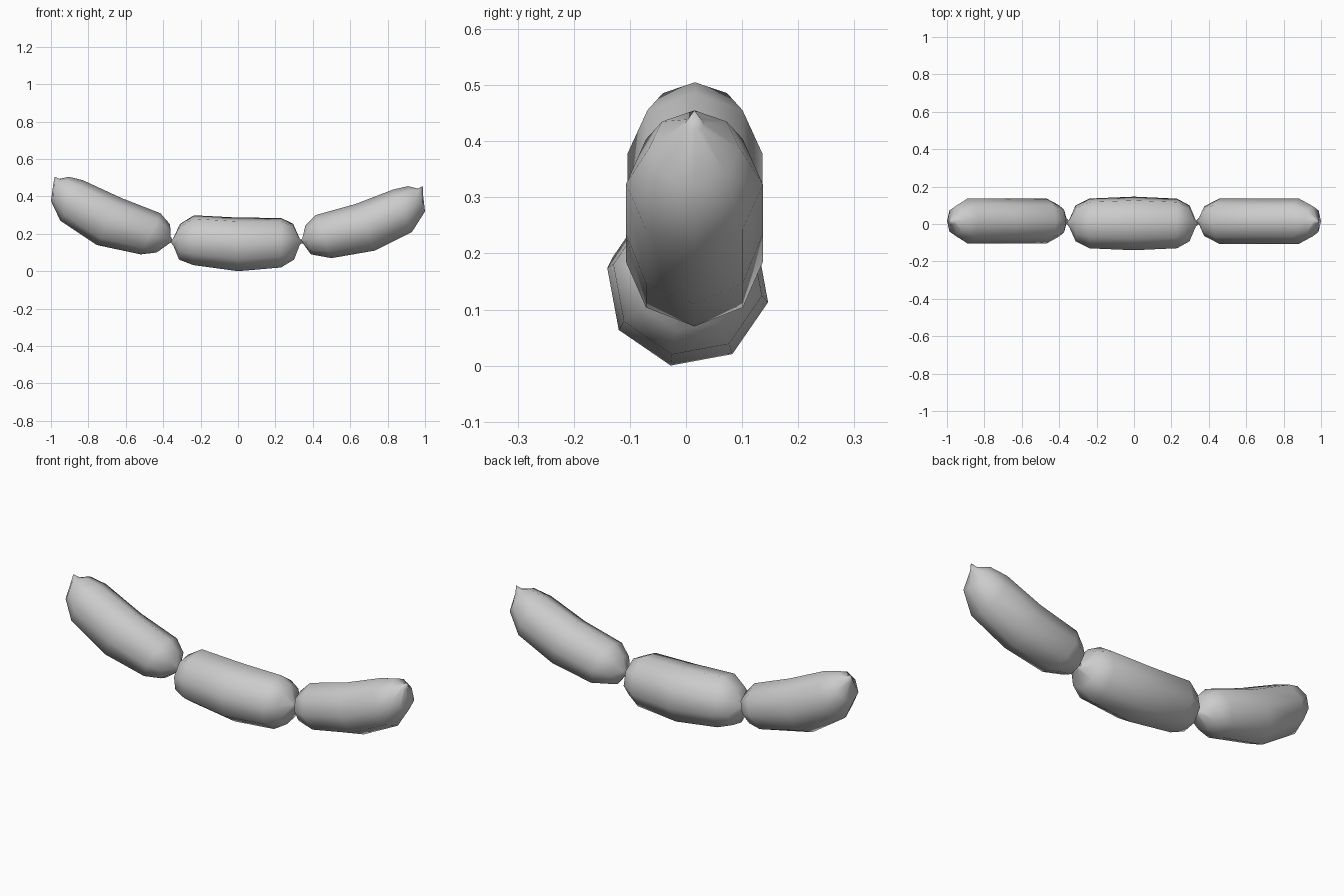
import bpy
import bmesh
from math import sin, cos, pi, radians
from mathutils import Vector

cube = bpy.data.objects.get("Cube")
if cube:
    bpy.data.objects.remove(cube)

SIDES = 8

mat = bpy.data.materials.new("light grey casing")
mat.use_nodes = True
colour = (0.6, 0.6, 0.6, 1)
mat.diffuse_color = colour
mat.node_tree.nodes["Principled BSDF"].inputs["Base Color"].default_value = colour


def link(name, start, rings, end, y, max_width, twist=0):
    """Loft eight-sided rings, each given by its upper and lower x, z point."""
    bm = bmesh.new()
    loops = []
    for xt, zt, xb, zb in rings:
        top, bottom = Vector((xt, y, zt)), Vector((xb, y, zb))
        mid, up = (top + bottom) / 2, (top - bottom) / 2
        side = Vector((0, min(up.length, max_width), 0))
        angles = [twist + 2 * pi * i / SIDES for i in range(SIDES)]
        loops.append([bm.verts.new(mid + up * cos(a) + side * sin(a)) for a in angles])
    for a, b in zip(loops, loops[1:]):
        for i in range(SIDES):
            j = (i + 1) % SIDES
            bm.faces.new((a[i], a[j], b[j], b[i]))
    # Pinched ends
    for tip, loop in ((start, loops[0]), (end, loops[-1])):
        v = bm.verts.new((tip[0], y, tip[1]))
        for i in range(SIDES):
            bm.faces.new((v, loop[i], loop[(i + 1) % SIDES]))
    bmesh.ops.recalc_face_normals(bm, faces=bm.faces)
    for f in bm.faces:
        f.smooth = True
    mesh = bpy.data.meshes.new(name)
    bm.to_mesh(mesh)
    bm.free()
    mesh.materials.append(mat)
    obj = bpy.data.objects.new(name, mesh)
    bpy.context.collection.objects.link(obj)
    return obj


# Middle sausage, slightly rolled about its length
link("middle_sausage", (-0.36, 0.155),
     [(-0.345, 0.18, -0.345, 0.135),
      (-0.31, 0.255, -0.315, 0.06),
      (-0.235, 0.302, -0.24, 0.03),
      (0, 0.29, 0, -0.003),
      (0.23, 0.288, 0.23, 0.017),
      (0.295, 0.255, 0.30, 0.06),
      (0.33, 0.175, 0.33, 0.14)],
     (0.35, 0.157), 0.003, 0.148, radians(12))

# Left sausage, rising towards a pinched tip
link("left_sausage", (0.33, 0.157),
     [(0.345, 0.18, 0.35, 0.145),
      (0.36, 0.245, 0.39, 0.09),
      (0.415, 0.30, 0.50, 0.07),
      (0.63, 0.36, 0.73, 0.11),
      (0.83, 0.437, 0.93, 0.21),
      (0.91, 0.455, 1.0, 0.32),
      (0.96, 0.442, 0.988, 0.42)],
     (0.99, 0.455), 0.015, 0.122)

# Right sausage, rising a little higher
link("right_sausage", (-0.345, 0.16),
     [(-0.36, 0.185, -0.365, 0.15),
      (-0.363, 0.25, -0.435, 0.10),
      (-0.415, 0.31, -0.52, 0.09),
      (-0.62, 0.39, -0.755, 0.14),
      (-0.83, 0.487, -0.95, 0.27),
      (-0.905, 0.505, -1.0, 0.375),
      (-0.955, 0.494, -0.987, 0.47)],
     (-0.98, 0.505), 0.016, 0.12)
